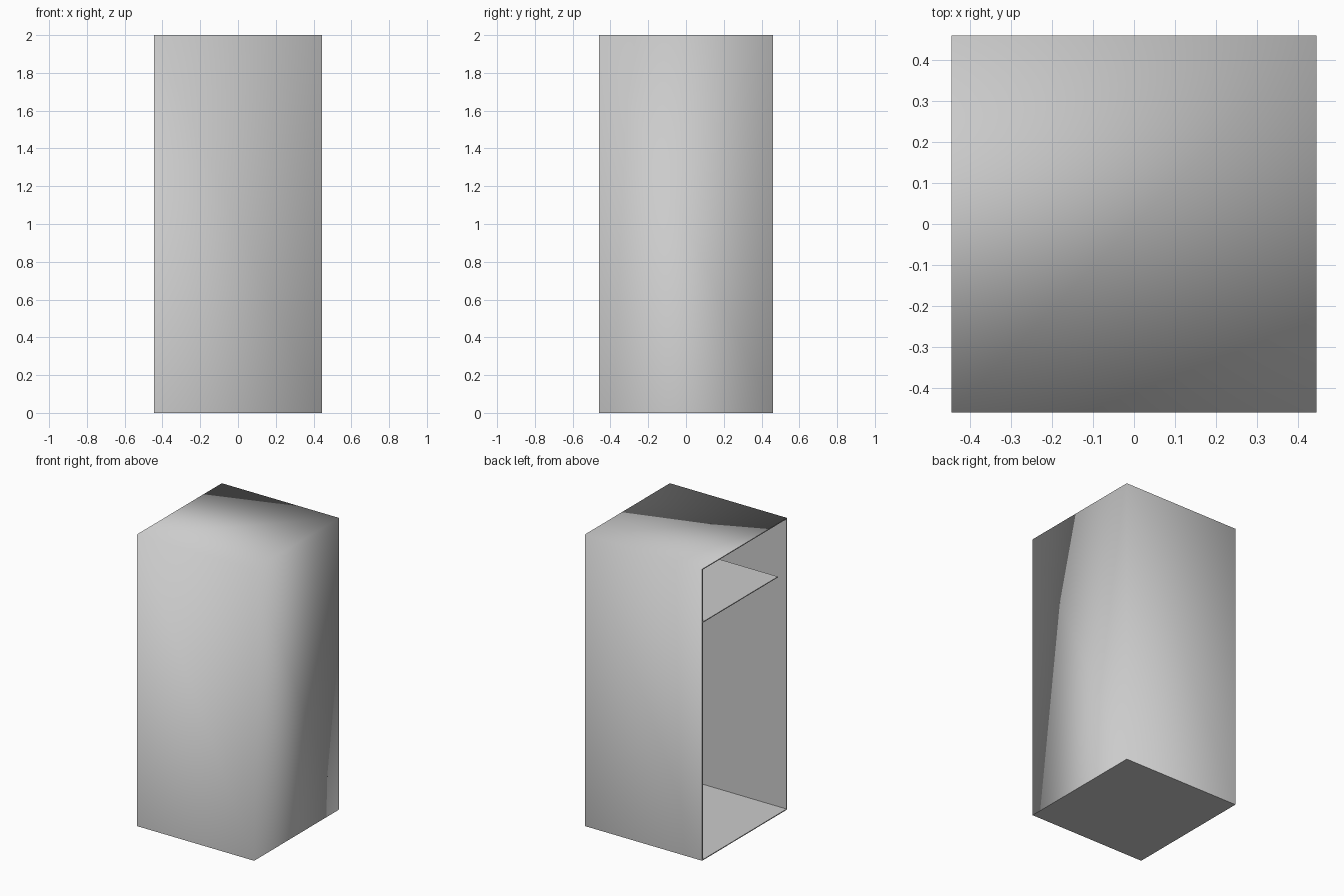
import bpy, bmesh
from mathutils import Vector

if "Cube" in bpy.data.objects:
    bpy.data.objects.remove(bpy.data.objects["Cube"])

HX, HY, H = 0.445, 0.46, 2.0   # half width, half depth, height
T = 0.006                      # sheet thickness


def new_box(lo, hi):
    lo, hi = Vector(lo), Vector(hi)
    bm = bmesh.new()
    bmesh.ops.create_cube(bm, size=1)
    for v in bm.verts:
        v.co = Vector([(lo[i] + hi[i]) / 2 + v.co[i] * (hi[i] - lo[i]) for i in range(3)])
    bm.normal_update()
    return bm


def finish(bm, name):
    bmesh.ops.recalc_face_normals(bm, faces=bm.faces)
    me = bpy.data.meshes.new(name)
    bm.to_mesh(me)
    bm.free()
    ob = bpy.data.objects.new(name, me)
    bpy.context.collection.objects.link(ob)
    return ob


# Cabinet shell: thin-walled box, open on the left (-x) side
bm = new_box((-HX, -HY, 0), (HX, HY, H))
opening = next(f for f in bm.faces if f.normal.x < -0.9)
outer = [f for f in bm.faces if f is not opening and f.normal.z > -0.9]
bmesh.ops.inset_region(bm, faces=[opening], thickness=T, use_even_offset=True)
ext = bmesh.ops.extrude_discrete_faces(bm, faces=[opening])
for v in ext["faces"][0].verts:
    v.co.x = HX - T
# Soft shading outside, flat shading inside and underneath
for f in bm.faces:
    f.smooth = f in outer
finish(bm, "cabinet_shell")

# Shelf: reaches from the back wall almost to the front
finish(new_box((-HX, -0.36, 1.63), (HX - T, HY - T, 1.636)), "shelf")
